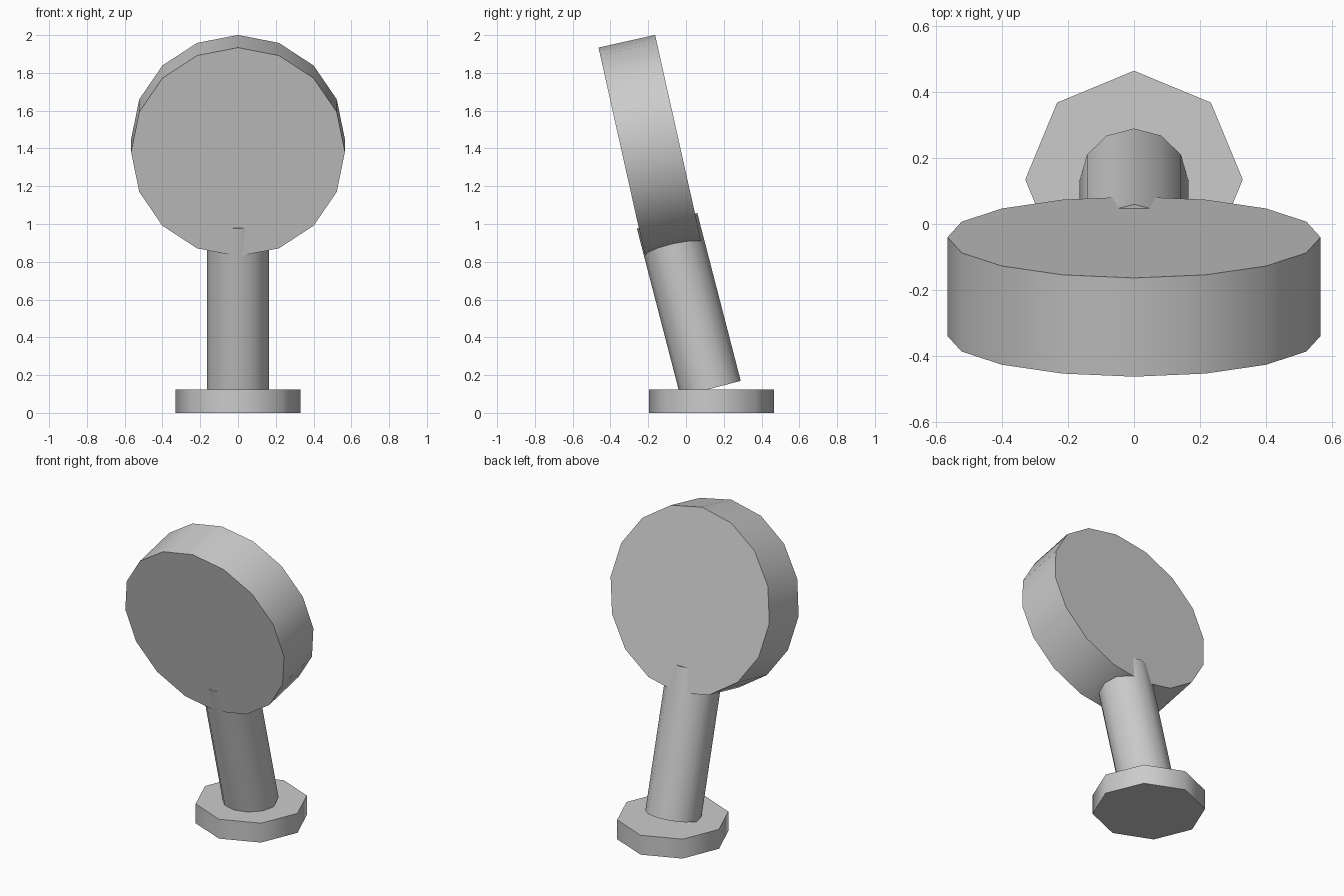
import bpy
from math import pi, radians
from mathutils import Vector, Matrix

cube = bpy.data.objects.get("Cube")
if cube:
    bpy.data.objects.remove(cube, do_unlink=True)

grey = bpy.data.materials.new("plain_grey")
grey.use_nodes = True
GREY = (0.6, 0.6, 0.6, 1)
grey.diffuse_color = GREY
grey.node_tree.nodes["Principled BSDF"].inputs["Base Color"].default_value = GREY


def cylinder(name, sides, radius, depth, center, tilt):
    """Capped cylinder with a corner on its local y axis, tilted about x."""
    bpy.ops.mesh.primitive_cylinder_add(vertices=sides, radius=radius, depth=depth)
    obj = bpy.context.object
    obj.name = name
    obj.data.transform(Matrix.Translation(Vector(center)) @ Matrix.Rotation(tilt, 4, 'X'))
    obj.data.materials.append(grey)
    bpy.ops.object.shade_smooth_by_angle(angle=radians(60))
    return obj


# Octagonal foot
cylinder("base", 8, 0.33, 0.125, (0, 0.135, 0.0625), 0)

# Leaning post, from the foot into the disc
bottom, top = Vector((0, 0.13, 0.128)), Vector((0, -0.1, 1.017))
lean = Vector((0, 0, 1)).angle(top - bottom)
cylinder("post", 12, 0.165, (top - bottom).length, (bottom + top) / 2, lean)

# Round head, its flat faces turned to front and back
cylinder("disc_head", 16, 0.566, 0.307, (0, -0.19, 1.415), pi / 2 + radians(12.6))
